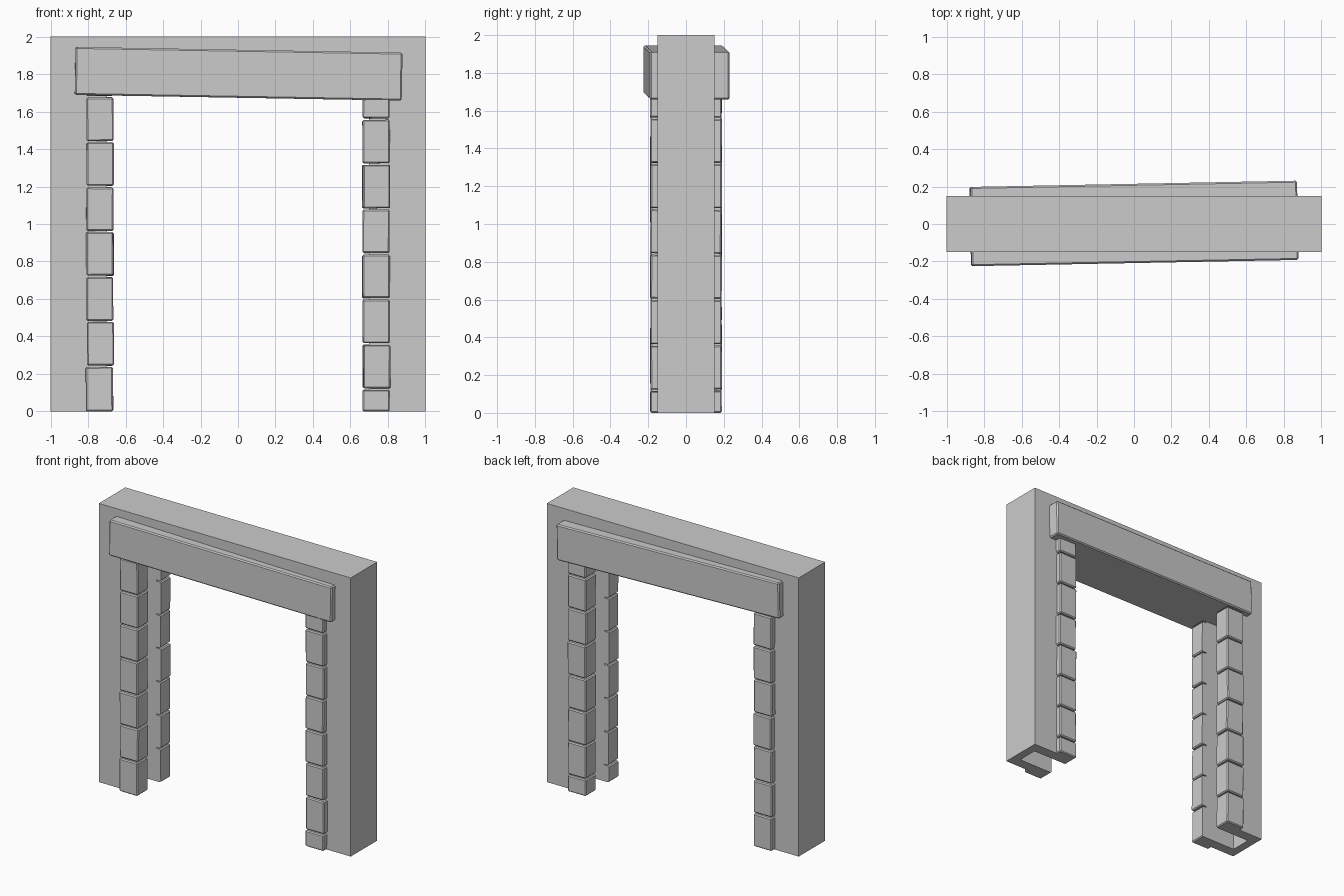
import bpy, bmesh, random
from math import radians
from mathutils import Matrix, Euler

if "Cube" in bpy.data.objects:
    bpy.data.objects.remove(bpy.data.objects["Cube"], do_unlink=True)
random.seed(4)

stone = bpy.data.materials.new("grey_stone")
stone.use_nodes = True
grey = (0.6, 0.6, 0.6, 1)
stone.diffuse_color = grey
stone.node_tree.nodes["Principled BSDF"].inputs["Base Color"].default_value = grey


def add_box(bm, centre, size, turn=(0, 0, 0)):
    matrix = (Matrix.Translation(centre)
              @ Euler([radians(a) for a in turn]).to_matrix().to_4x4()
              @ Matrix.Diagonal((*size, 1)))
    return bmesh.ops.create_cube(bm, size=1, matrix=matrix)["verts"]


def make_object(name, bm, bevel=0):
    mesh = bpy.data.meshes.new(name)
    bm.to_mesh(mesh)
    bm.free()
    mesh.materials.append(stone)
    obj = bpy.data.objects.new(name, mesh)
    bpy.context.collection.objects.link(obj)
    if bevel:
        mod = obj.modifiers.new("worn_edges", "BEVEL")
        mod.width = bevel
        mod.segments = 1
    return obj


def cut(obj, cutter):
    mod = obj.modifiers.new("slot", "BOOLEAN")
    mod.operation = "DIFFERENCE"
    mod.object = cutter
    mod.solver = "EXACT"
    bpy.context.view_layer.objects.active = obj
    for name in [m.name for m in obj.modifiers]:
        bpy.ops.object.modifier_apply(modifier=name)


# Slot running up inside both legs, used as a cutter
bm = bmesh.new()
add_box(bm, (0, 0, 0.8), (1.88, 0.15, 1.8))
slot = make_object("slot_cutter", bm)
slot.hide_render = True

# Doorway frame: an arch profile extruded through the wall
bm = bmesh.new()
inner, top = 0.70, 1.70
profile = [(-1, 0), (-inner, 0), (-inner, top), (inner, top),
           (inner, 0), (1, 0), (1, 2), (-1, 2)]
face = bm.faces.new([bm.verts.new((x, -0.15, z)) for x, z in profile])
sweep = bmesh.ops.extrude_face_region(bm, geom=[face])["geom"]
bmesh.ops.translate(bm, vec=(0, 0.3, 0),
                    verts=[v for v in sweep if isinstance(v, bmesh.types.BMVert)])
bmesh.ops.recalc_face_normals(bm, faces=bm.faces)
cut(make_object("door_frame", bm), slot)

# Stacked, slightly crooked blocks lining each leg
COURSE, GAP, TOP = 0.24, 0.008, 1.73
for name, side, first in (("right_blocks", -1, COURSE), ("left_blocks", 1, COURSE / 2)):
    bm = bmesh.new()
    low, high = 0, first
    while low < TOP:
        turn = [random.uniform(-0.5, 0.5) for _ in range(2)] + [random.uniform(-1, 1)]
        x = side * 0.738 + random.uniform(-0.002, 0.002)
        height = high - low - GAP
        verts = add_box(bm, (x, 0, (low + high) / 2), (0.145, 0.378, height), turn)
        if low == 0:
            for v in verts:
                if v.co.z < height / 2:
                    v.co.z = 0
        low, high = high, min(high + COURSE, TOP)
    cut(make_object(name, bm, 0.007), slot)

# Crooked lintel beam passing through the top of the frame
bm = bmesh.new()
add_box(bm, (0, 0.003, 1.802), (1.745, 0.423, 0.256), (0, 1.0, 1.1))
make_object("lintel", bm, 0.008)

bpy.data.objects.remove(slot, do_unlink=True)
